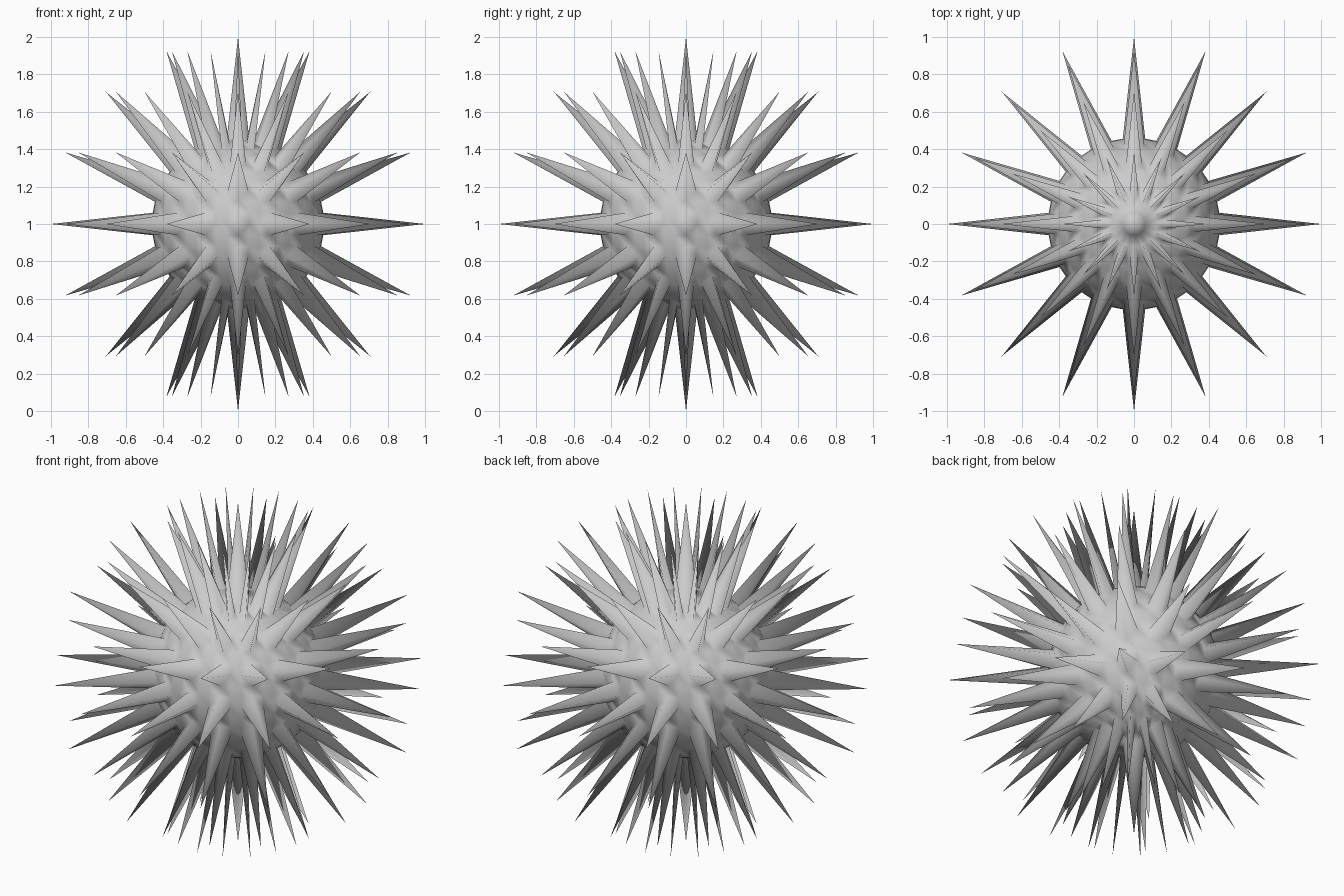
import bpy, bmesh, math

if "Cube" in bpy.data.objects:
    bpy.data.objects.remove(bpy.data.objects["Cube"])

BODY_R, TIP_R, CENTRE_Z = 0.46, 1.0, 1.0
SPIKES_AROUND, STEP = 16, 3          # a spike on every third grid point
SEGS = SPIKES_AROUND * STEP
RINGS = SEGS // 2
ANGLE = 2 * math.pi / SEGS

# round body
bm = bmesh.new()
bmesh.ops.create_uvsphere(bm, u_segments=SEGS, v_segments=RINGS, radius=BODY_R)


def on_spike(co):
    """True where both latitude and longitude fall on the spike grid."""
    lat = round(math.asin(max(-1, min(1, co.z / BODY_R))) / ANGLE)
    if abs(lat) == RINGS // 2:
        return True
    lon = round(math.atan2(co.y, co.x) / ANGLE)
    return lat % STEP == 0 and lon % STEP == 0


# pull the spikes straight out of the body
tips = [v for v in bm.verts if on_spike(v.co)]
for v in tips:
    v.co *= TIP_R / BODY_R

# split the quads across the spike roots so each spike is a clean pyramid
tipset = set(tips)
for f in list(bm.faces):
    if len(f.verts) == 4:
        hit = [v for v in f.verts if v in tipset]
        if hit:
            i = list(f.verts).index(hit[0])
            vs = list(f.verts)
            bmesh.utils.face_split(f, vs[(i + 1) % 4], vs[(i + 3) % 4])

for v in bm.verts:
    v.co.z += CENTRE_Z
bm.normal_update()
mesh = bpy.data.meshes.new("spiked_ball")
bm.to_mesh(mesh)
bm.free()
ball = bpy.data.objects.new("spiked_ball", mesh)
bpy.context.collection.objects.link(ball)

# smooth body
bpy.context.view_layer.objects.active = ball
ball.select_set(True)
bpy.ops.object.shade_smooth()
